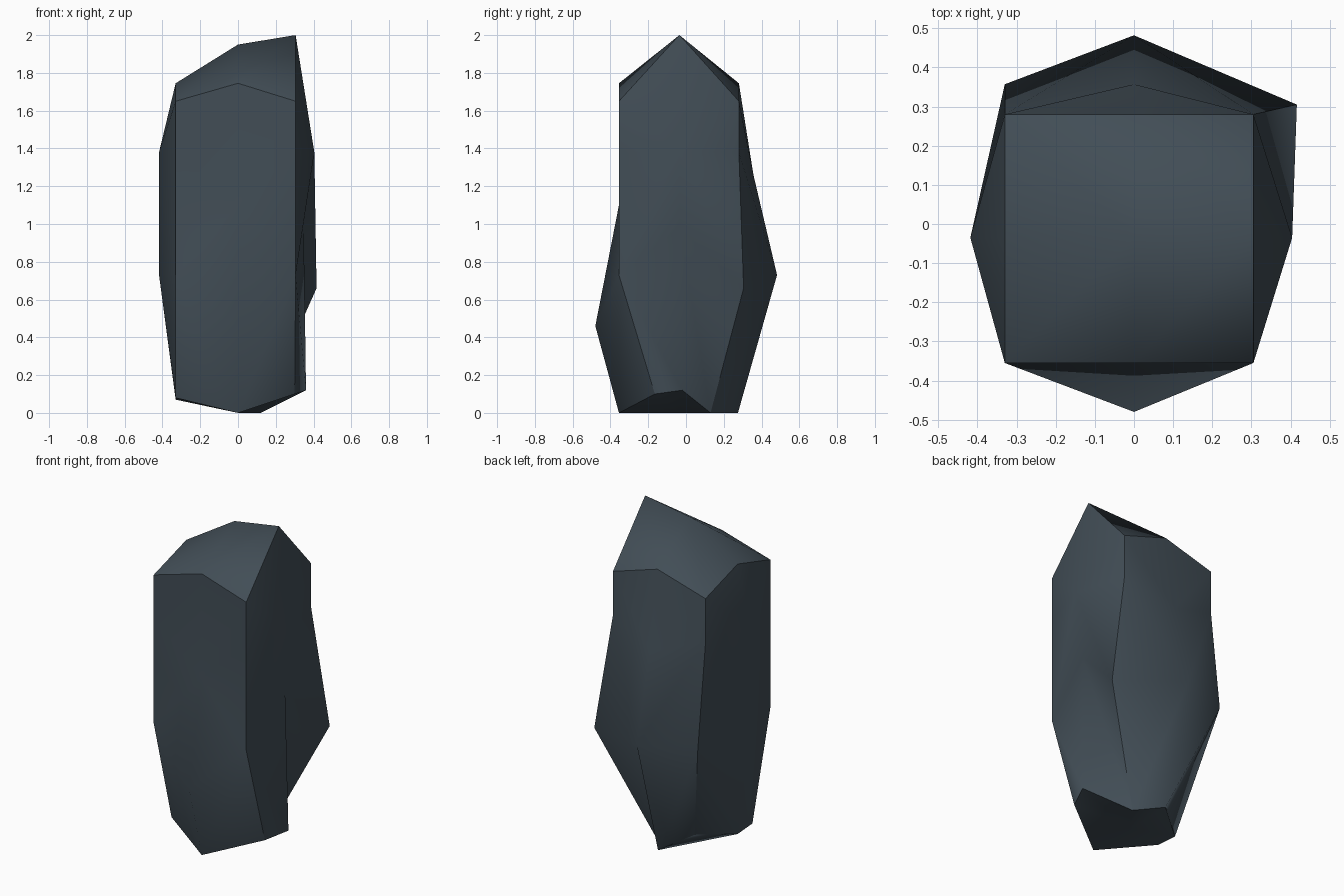
import bpy
import bmesh

default = bpy.data.objects.get("Cube")
if default:
    bpy.data.objects.remove(default, do_unlink=True)

# Regular block lattice: left/middle/right, front/middle/back, bottom to top
columns = (-0.33, 0, 0.305)
rows = (-0.355, -0.035, 0.28)
layers = (0.07, 0.73, 1.38, 1.65)
LEFT, MID, RIGHT = range(3)
FRONT, BACK = 0, 2
BASE, LOWER, UPPER, TOP = range(4)
X, Y, Z = range(3)

# Lattice points pushed in or out to give the stone its chipped shape
moved = {
    (MID, FRONT, TOP): (0, -0.355, 1.745),
    (MID, BACK, TOP): (0, 0.28, 1.745),
    (LEFT, MID, TOP): (-0.33, -0.035, 1.745),
    (MID, MID, TOP): (0, -0.035, 1.95),
    (RIGHT, MID, TOP): (0.305, -0.035, 2),
    (MID, FRONT, UPPER): (0, -0.355, 1.1),
    (MID, BACK, UPPER): (0, 0.357, 1.26),
    (LEFT, MID, UPPER): (-0.418, -0.035, 1.38),
    (RIGHT, MID, UPPER): (0.404, -0.035, 1.38),
    (MID, FRONT, LOWER): (0, -0.48, 0.46),
    (MID, BACK, LOWER): (0, 0.482, 0.73),
    (LEFT, MID, LOWER): (-0.418, -0.035, 0.73),
    (RIGHT, MID, LOWER): (0.348, -0.035, 0.98),
    (RIGHT, BACK, LOWER): (0.416, 0.305, 0.66),
    (LEFT, BACK, LOWER): (-0.33, 0.357, 0.73),
    (MID, FRONT, BASE): (0, -0.355, 0),
    (MID, BACK, BASE): (0, 0.275, 0),
    (MID, MID, BASE): (0, -0.035, 0),
    (RIGHT, MID, BASE): (0.36, -0.02, 0.12),
    (RIGHT, FRONT, BASE): (0.3, -0.165, 0.1),
    (RIGHT, BACK, BASE): (0.12, 0.13, 0),
    (LEFT, FRONT, BASE): (-0.33, -0.18, 0.08),
    (LEFT, BACK, BASE): (-0.15, 0.13, 0.08),
}

# Cells that fold inwards: axis, side, then the two cell positions
hollow = {
    (Y, FRONT, LEFT, LOWER),
    (Y, FRONT, MID, LOWER),
    (X, RIGHT, MID, BASE),
}

bm = bmesh.new()
points = {}
side_of = {}


def point(key):
    """Return the vertex for a lattice position, making it once."""
    if key not in points:
        i, j, k = key
        points[key] = bm.verts.new(moved.get(key, (columns[i], rows[j], layers[k])))
    return points[key]


def side(axis, level):
    """Fill one side with cells, each folded outwards unless listed as hollow."""
    a, b = [n for n in (X, Y, Z) if n != axis]
    counts = (len(columns), len(rows), len(layers))
    outward = 1 if level else -1
    for u in range(counts[a] - 1):
        for v in range(counts[b] - 1):
            corners = []
            for du, dv in ((0, 0), (1, 0), (1, 1), (0, 1)):
                key = [level] * 3
                key[a], key[b] = u + du, v + dv
                corners.append(point(tuple(key)))
            depth = [outward * corner.co[axis] for corner in corners]
            bulges = depth[0] + depth[2] >= depth[1] + depth[3]
            if bulges == ((axis, level, u, v) in hollow):
                corners = corners[1:] + corners[:1]
            p, q, r, s = corners
            for triangle in ((p, q, r), (p, r, s)):
                face = bm.faces.new(triangle)
                face.smooth = True
                side_of[face] = (axis, level)


for axis, last in ((X, RIGHT), (Y, BACK), (Z, TOP)):
    side(axis, 0)
    side(axis, last)
bmesh.ops.recalc_face_normals(bm, faces=bm.faces)

# Each side is smooth, with hard edges where two sides meet
for edge in bm.edges:
    first, second = edge.link_faces
    edge.smooth = side_of[first] == side_of[second]

mesh = bpy.data.meshes.new("standing_stone")
bm.to_mesh(mesh)
bm.free()
stone = bpy.data.objects.new("standing_stone", mesh)
bpy.context.collection.objects.link(stone)

# Slate colour
slate = bpy.data.materials.new("dark slate")
slate.use_nodes = True
colour = (0.054, 0.075, 0.093, 1)
slate.diffuse_color = colour
slate.node_tree.nodes["Principled BSDF"].inputs["Base Color"].default_value = colour
mesh.materials.append(slate)
